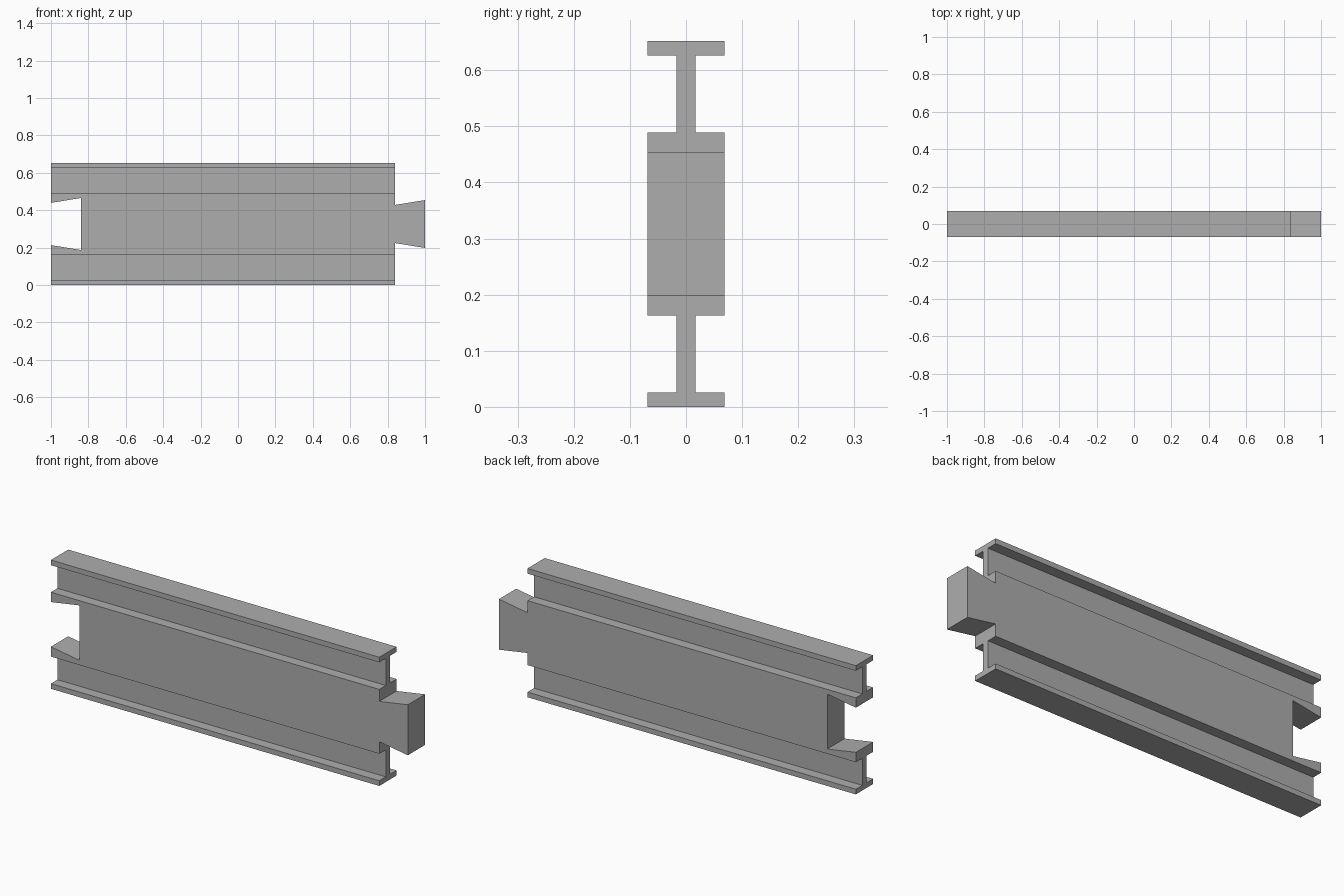
import bpy, bmesh
from mathutils import Vector

if "Cube" in bpy.data.objects:
    bpy.data.objects.remove(bpy.data.objects["Cube"])

HALF_Y = 0.069      # half thickness of core and flanges
WEB_Y = 0.017       # half thickness of the webs
MID = 0.326         # mid height
BODY_END = 0.84     # right end of the beam, where the tongue starts

grey = bpy.data.materials.new("steel grey")
grey.diffuse_color = (0.42, 0.42, 0.42, 1)
grey.use_nodes = True
grey.node_tree.nodes["Principled BSDF"].inputs["Base Color"].default_value = grey.diffuse_color


def prism(name, outline, direction):
    """Closed solid from a flat outline pushed along a direction."""
    bm = bmesh.new()
    face = bm.faces.new([bm.verts.new(p) for p in outline])
    ext = bmesh.ops.extrude_face_region(bm, geom=[face])
    moved = [g for g in ext["geom"] if isinstance(g, bmesh.types.BMVert)]
    bmesh.ops.translate(bm, verts=moved, vec=Vector(direction))
    bmesh.ops.recalc_face_normals(bm, faces=bm.faces)
    mesh = bpy.data.meshes.new(name)
    bm.to_mesh(mesh)
    bm.free()
    mesh.materials.append(grey)
    obj = bpy.data.objects.new(name, mesh)
    bpy.context.collection.objects.link(obj)
    return obj


def dovetail(name, x0, half0, x1, half1, y):
    """Flared block that widens from x0 to x1."""
    pts = [(x0, -y, MID - half0), (x1, -y, MID - half1),
           (x1, -y, MID + half1), (x0, -y, MID + half0)]
    return prism(name, pts, (0, 2 * y, 0))


# Beam section: right half bottom to top, then mirrored
upper = [(HALF_Y, 0.163), (WEB_Y, 0.163), (WEB_Y, 0.300), (HALF_Y, 0.300), (HALF_Y, 0.326)]
right = [(y, MID - h) for y, h in reversed(upper)] + [(y, MID + h) for y, h in upper]
section = right + [(-y, z) for y, z in reversed(right)]
beam = prism("beam", [(-1, y, z) for y, z in section], (1 + BODY_END, 0, 0))

# Dovetail tongue on the right, matching slot on the left
tongue = dovetail("tongue", BODY_END, 0.102, 1.0, 0.128, HALF_Y)
slot = dovetail("slot_cutter", -1.16, 0.087, -0.84, 0.139, 0.2)

for helper, op in ((slot, 'DIFFERENCE'), (tongue, 'UNION')):
    mod = beam.modifiers.new(helper.name, 'BOOLEAN')
    mod.operation = op
    mod.solver = 'EXACT'
    mod.object = helper
    helper.hide_render = True

# Bake the cuts and drop the helpers
bpy.context.view_layer.update()
baked = bpy.data.meshes.new_from_object(beam.evaluated_get(bpy.context.evaluated_depsgraph_get()))
beam.modifiers.clear()
beam.data = baked
for helper in (slot, tongue):
    bpy.data.objects.remove(helper)
